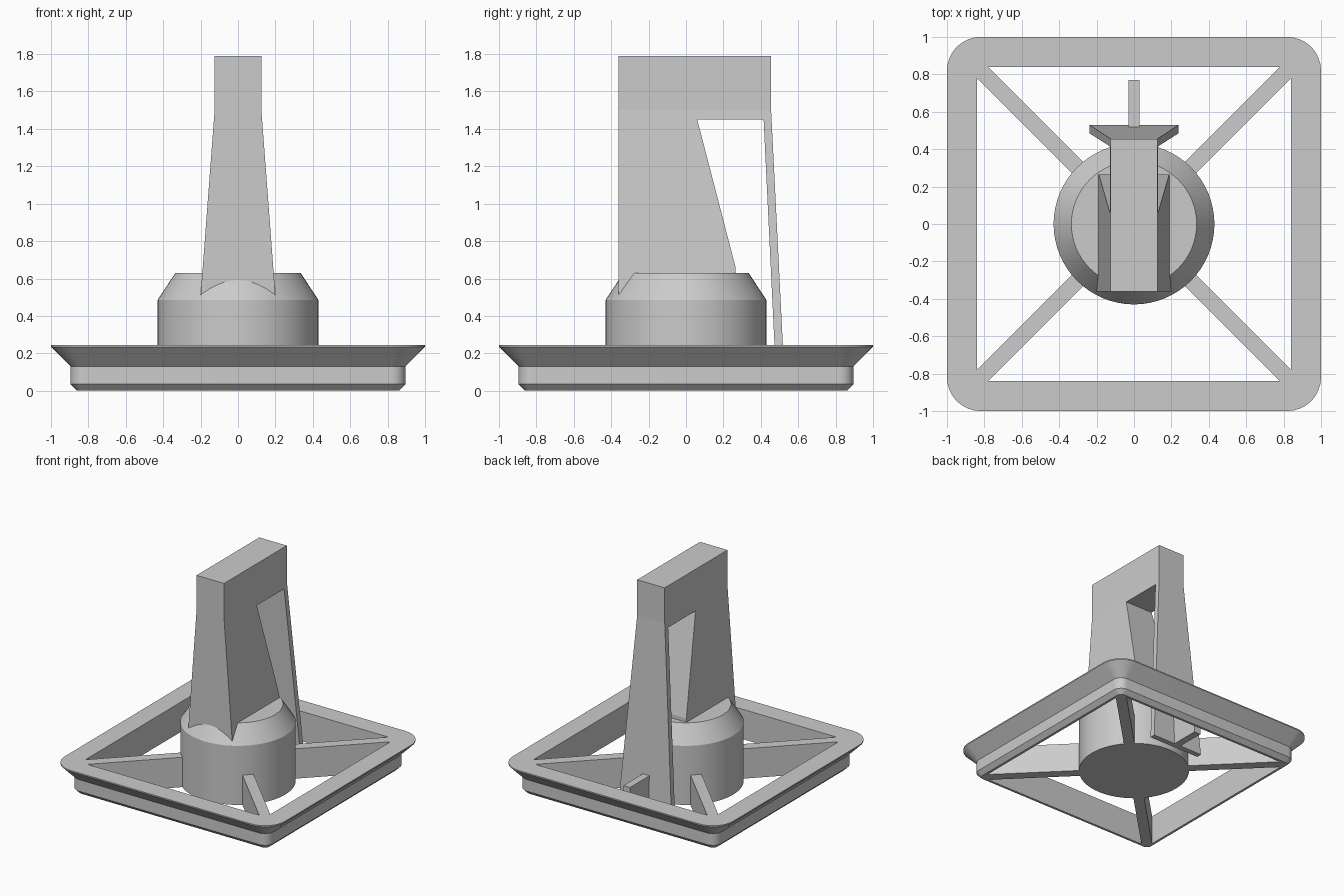
import bpy
import bmesh
from math import cos, sin, pi, radians
from mathutils import Matrix

if "Cube" in bpy.data.objects:
    bpy.data.objects.remove(bpy.data.objects["Cube"], do_unlink=True)

GREY = (0.6, 0.6, 0.6, 1.0)
grey = bpy.data.materials.new("plain_grey")
grey.use_nodes = True
grey.diffuse_color = GREY
grey.node_tree.nodes["Principled BSDF"].inputs["Base Color"].default_value = GREY


def finish(name, bm, smooth=False):
    bmesh.ops.remove_doubles(bm, verts=bm.verts, dist=0.0005)
    bmesh.ops.recalc_face_normals(bm, faces=bm.faces)
    mesh = bpy.data.meshes.new(name)
    bm.to_mesh(mesh)
    bm.free()
    mesh.materials.append(grey)
    obj = bpy.data.objects.new(name, mesh)
    bpy.context.collection.objects.link(obj)
    if smooth:
        bpy.ops.object.select_all(action="DESELECT")
        obj.select_set(True)
        bpy.context.view_layer.objects.active = obj
        bpy.ops.object.shade_smooth_by_angle(angle=radians(25))
    return obj


def rounded_square(half, radius, z, steps):
    """Points round a square with arc corners; radius == half gives a circle."""
    points = []
    for corner in range(4):
        mid = pi / 4 + corner * pi / 2
        sx = 1 if cos(mid) > 0 else -1
        sy = 1 if sin(mid) > 0 else -1
        for i in range(steps + 1):
            a = corner * pi / 2 + i * pi / 2 / steps
            points.append((sx * (half - radius) + radius * cos(a),
                           sy * (half - radius) + radius * sin(a), z))
    return points


def loft(name, sections, steps, closed):
    """Skin a list of (half, radius, z) rings."""
    bm = bmesh.new()
    rings = [[bm.verts.new(p) for p in rounded_square(*s, steps)] for s in sections]
    pairs = list(zip(rings, rings[1:]))
    if closed:
        pairs.append((rings[-1], rings[0]))
    for low, high in pairs:
        n = len(low)
        for i in range(n):
            j = (i + 1) % n
            bm.faces.new((low[i], low[j], high[j], high[i]))
    bmesh.ops.dissolve_degenerate(bm, edges=bm.edges, dist=0.0005)
    return finish(name, bm, smooth=True)


def prism(points, offset):
    """Extrude a flat outline along an offset vector."""
    bm = bmesh.new()
    face = bm.faces.new([bm.verts.new(p) for p in points])
    ext = bmesh.ops.extrude_face_region(bm, geom=[face], use_keep_orig=True)
    moved = [v for v in ext["geom"] if isinstance(v, bmesh.types.BMVert)]
    bmesh.ops.translate(bm, verts=moved, vec=offset)
    return bm


# Flared square frame: outer side rises, inner wall is upright with sharp corners
RIM = 0.245
outer = [(0.86, 0), (0.895, 0.035), (0.895, 0.13), (1.0, 0.235), (1.0, RIM)]
sections = [(h, 0.18 - (1 - h), z) for h, z in outer]
sections += [(0.84, 0, RIM), (0.84, 0, 0)]
loft("base_frame", sections, 8, closed=True)

# Round hub with a chamfered top
hub = [(0, 0), (0.43, 0), (0.43, 0.485), (0.335, 0.63), (0, 0.63)]
loft("hub", [(r, r, z) for r, z in hub], 16, closed=False)

# Four diagonal spokes with pointed ends that fill the frame corners
W = 0.042
spoke = [(0.38, -W, 0), (1.146, -W, 0), (1.188, 0, 0), (1.146, W, 0), (0.38, W, 0)]
for k, name in enumerate(["back_left", "back_right", "front_right", "front_left"]):
    bm = prism(spoke, (0, 0, RIM))
    bm.transform(Matrix.Rotation(pi / 4 + k * pi / 2, 4, "Z"))
    finish("spoke_" + name, bm)

# Tower, bridge and back leg from one side outline, widening below the shoulder
SHOULDER = 1.5
side = [(-0.36, 0.4), (0.265, 0.4), (0.265, 0.66), (0.06, 1.45), (0.415, 1.45),
        (0.485, 0), (0.53, 0), (0.455, SHOULDER), (0.455, 1.79), (-0.36, 1.79)]
bm = prism([(-1, y, z) for y, z in side], (2, 0, 0))
bmesh.ops.bisect_plane(bm, geom=bm.verts[:] + bm.edges[:] + bm.faces[:],
                       plane_co=(0, 0, SHOULDER), plane_no=(0, 0, 1), dist=0.0001)
for v in bm.verts:
    v.co.x *= 0.125 + 0.0755 * max(0, SHOULDER - v.co.z)
finish("tower_and_back_leg", bm)

# Small upright fin behind the leg
fin = [(-0.03, 0.5, 0), (-0.03, 0.77, 0), (-0.03, 0.77, RIM), (-0.03, 0.5, RIM)]
finish("back_fin", prism(fin, (0.06, 0, 0)))
